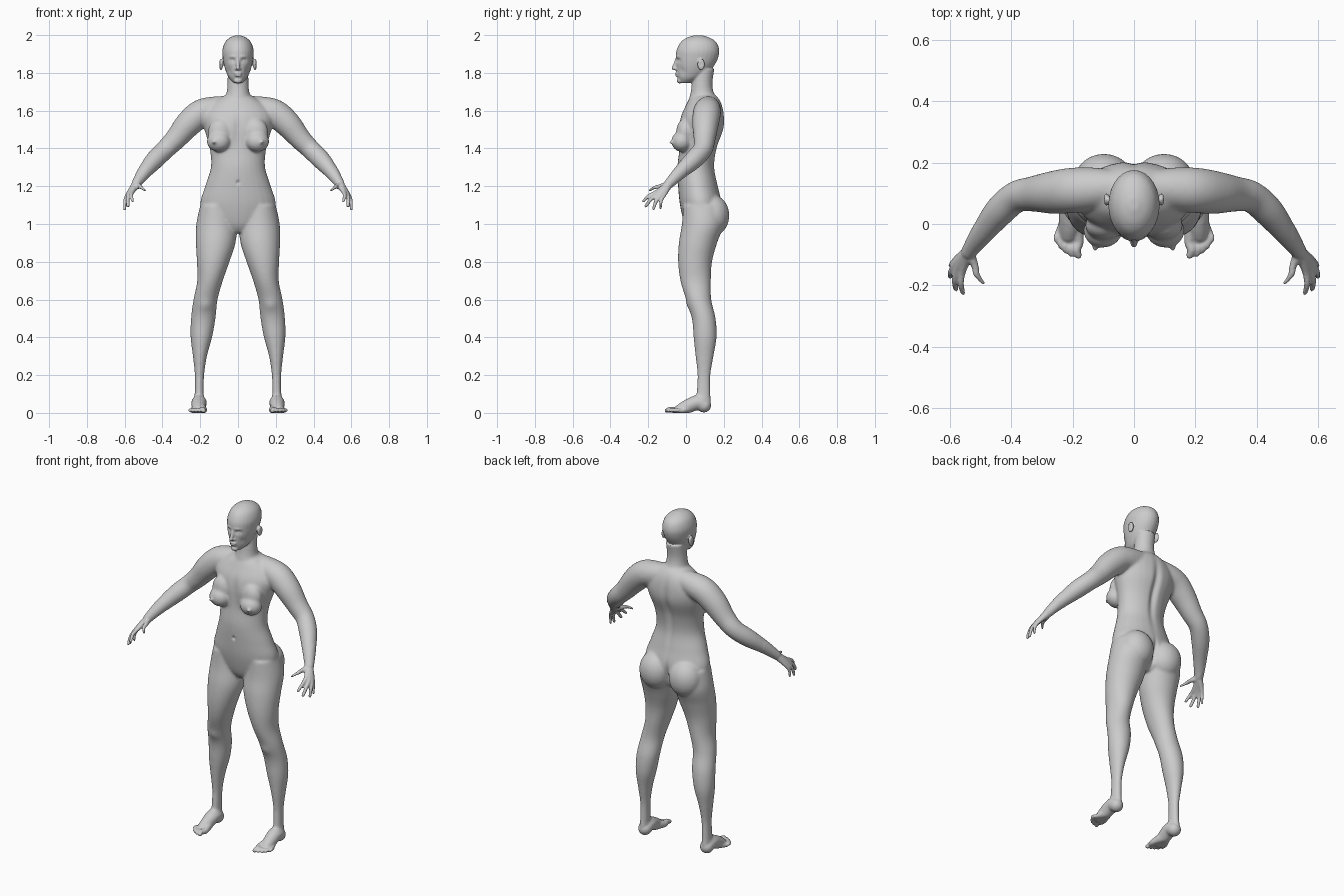
import bpy
import bmesh
import math
from mathutils import Vector, Matrix

cube = bpy.data.objects.get("Cube")
if cube:
    bpy.data.objects.remove(cube, do_unlink=True)

SIDES = 28
bm = bmesh.new()


def spline(rows, steps=6):
    """Catmull-Rom interpolation through rows of numbers."""
    rows = [Vector(r) for r in rows]
    rows = [rows[0]] + rows + [rows[-1]]
    result = []
    for a, b, c, d in zip(rows, rows[1:], rows[2:], rows[3:]):
        for s in range(steps):
            t = s / steps
            result.append(b + (c - a) * (t / 2)
                          + (a * 2 - b * 5 + c * 4 - d) * (t * t / 2)
                          + (b * 3 - a - c * 3 + d) * (t ** 3 / 2))
    return result + [rows[-1]]


def skin(rings):
    """Close a list of point rings into a solid."""
    loops = [[bm.verts.new(p) for p in ring] for ring in rings]
    for low, high in zip(loops, loops[1:]):
        for i in range(SIDES):
            j = (i + 1) % SIDES
            bm.faces.new((low[i], low[j], high[j], high[i]))
    bm.faces.new(loops[0][::-1])
    bm.faces.new(loops[-1])


def unit_circle():
    angles = [math.tau * i / SIDES for i in range(SIDES)]
    return [(math.cos(a), math.sin(a)) for a in angles]


def loft(rows):
    """Stack level ovals; each row is z, x min, x max, y min, y max."""
    rings = []
    for row in spline(rows):
        z, x0, x1, y0, y1 = row
        rings.append([((x0 + x1) / 2 + (x1 - x0) / 2 * c,
                       (y0 + y1) / 2 + (y1 - y0) / 2 * s, z)
                      for c, s in unit_circle()])
    skin(rings)


def centred_loft(rows):
    loft([(z, -w, w, front, back) for z, w, front, back in rows])


def ball(centre, radii):
    matrix = Matrix.Translation(centre) @ Matrix.Diagonal((*radii, 1))
    bmesh.ops.create_icosphere(bm, subdivisions=3, radius=1, matrix=matrix)


def limb(rows):
    """Round tube with rounded ends; each row is x, y, z, radius."""
    path = spline(rows)
    rings = []
    for i, row in enumerate(path):
        ahead = path[min(i + 1, len(path) - 1)].xyz
        turn = (ahead - path[max(i - 1, 0)].xyz).to_track_quat('Z', 'Y')
        rings.append([row.xyz + turn @ Vector((c, s, 0)) * row.w
                      for c, s in unit_circle()])
    skin(rings)
    for end in (path[0], path[-1]):
        ball(end.xyz, [end.w] * 3)


def digits(root, chains, root_size, size):
    """Fan of fingers or toes, each from the root over a knuckle to a tip."""
    for knuckle, tip, scale in chains:
        k, t = Vector(knuckle), Vector(tip)
        bend = (k + t) / 2 + Vector((0.006, -0.006, 0.004))
        limb([(*root, root_size), (*k, size * scale * 1.25),
              (*bend, size * scale), (*t, size * scale * 0.8)])


# Leg
loft([(0.03, .18, .235, .05, .132), (0.1, .181, .23, .055, .13), (0.2, .179, .229, .06, .13),
      (0.3, .164, .239, .05, .146), (0.4, .137, .251, .04, .162), (0.5, .119, .249, .031, .157),
      (0.6, .108, .236, 0, .134), (0.7, .08, .216, -.03, .132), (0.8, .045, .218, -.042, .138),
      (0.9, .013, .223, -.038, .165), (1.0, .006, .221, -.022, .2), (1.1, .03, .2, -.015, .19)])

# Foot and toes
limb([(.206, .095, .04, .038), (.206, .06, .055, .04), (.209, .0, .03, .036), (.212, -.03, .014, .032)])
digits((.207, .03, .035), [
    ((.182, -.05, .016), (.182, -.102, .012), 1.3),
    ((.203, -.05, .015), (.204, -.1, .011), .9),
    ((.219, -.045, .014), (.222, -.09, .01), .85),
    ((.232, -.035, .013), (.238, -.076, .01), .85),
    ((.242, -.02, .012), (.252, -.056, .01), .85)], .03, .0115)

# Arm from collar to wrist
limb([(.05, .12, 1.625, .055), (.13, .115, 1.605, .07), (.2, .11, 1.583, .074), (.265, .103, 1.527, .07),
      (.33, .098, 1.45, .058), (.385, .088, 1.395, .052), (.44, .04, 1.34, .05),
      (.495, -.03, 1.275, .038), (.538, -.09, 1.213, .026)])

# Palm, fingers and thumb
digits((.543, -.095, 1.205), [
    ((.58, -.115, 1.155), (.598, -.135, 1.085), .85),
    ((.583, -.132, 1.155), (.6, -.172, 1.08), .95),
    ((.575, -.146, 1.16), (.582, -.212, 1.095), 1),
    ((.56, -.153, 1.17), (.558, -.225, 1.122), .95),
    ((.52, -.13, 1.2), (.492, -.192, 1.178), 1.05)], .022, .0105)

# Buttock, breast and ear
ball((.098, .14, 1.045), (.098, .09, .11))
ball((.102, -.022, 1.437), (.064, .056, .056))
ball((.128, -.078, 1.432), (.01, .014, .01))
ball((.095, -.005, 1.485), (.065, .047, .075))
ball((.09, .08, 1.845), (.011, .02, .031))

# Mirror the paired parts
bmesh.ops.mirror(bm, geom=bm.verts[:] + bm.edges[:] + bm.faces[:], axis='X', merge_dist=-1)

# Torso: height, half width, front, back
centred_loft([(.955, .06, .02, .13), (1.0, .15, -.008, .17), (1.1, .2, -.032, .19), (1.2, .174, -.042, .17),
              (1.3, .144, -.046, .152), (1.4, .15, -.036, .165), (1.5, .178, -.04, .2),
              (1.57, .19, -.028, .203), (1.63, .15, .0, .192), (1.67, .09, .022, .17), (1.69, .05, .05, .14)])

# Neck
centred_loft([(1.58, .08, .03, .18), (1.66, .07, .018, .165), (1.7, .06, .025, .146),
              (1.75, .055, .032, .14), (1.82, .055, .04, .15)])

# Head
centred_loft([(1.746, .022, -.03, .02), (1.77, .046, -.043, .08), (1.8, .061, -.049, .12), (1.84, .074, -.052, .15),
              (1.88, .081, -.054, .17), (1.92, .083, -.05, .176), (1.96, .07, -.03, .162),
              (1.985, .046, .002, .128), (1.999, .014, .045, .085)])

# Nose, lips and chin
limb([(0, -.048, 1.875, .008), (0, -.057, 1.848, .009), (0, -.066, 1.826, .011)])
ball((0, -.052, 1.821), (.018, .012, .008))
ball((0, -.049, 1.797), (.022, .011, .006))
ball((0, -.048, 1.786), (.019, .01, .006))
ball((0, -.033, 1.758), (.022, .016, .014))

# Flatten the soles
for v in bm.verts:
    v.co.z = max(v.co.z, 0)
bmesh.ops.recalc_face_normals(bm, faces=bm.faces)

mesh = bpy.data.meshes.new("body")
bm.to_mesh(mesh)
bm.free()
body = bpy.data.objects.new("body", mesh)
bpy.context.collection.objects.link(body)
bpy.context.view_layer.objects.active = body
body.select_set(True)

# Fuse the parts into one skin
remesh = body.modifiers.new("fuse", 'REMESH')
remesh.mode = 'VOXEL'
remesh.voxel_size = 0.005
bpy.ops.object.modifier_apply(modifier=remesh.name)

# Soften the joins, keeping face, fingers and toes crisp
soft = body.vertex_groups.new(name="soft")
soft.add([v.index for v in mesh.vertices
          if 0.07 < v.co.z < 1.73 and abs(v.co.x) < 0.52], 1, 'REPLACE')
for name, group, count in (("blend", "soft", 30), ("polish", "", 3)):
    smooth = body.modifiers.new(name, 'SMOOTH')
    smooth.factor = 0.5
    smooth.iterations = count
    smooth.vertex_group = group
    bpy.ops.object.modifier_apply(modifier=name)

# Sculpt strokes on both sides: centre, stretch, push
strokes = [
    ((.032, -.05, 1.865), (.016, .03, .01), (0, .012, 0)),       # eye socket
    ((.032, -.04, 1.863), (.009, .03, .006), (0, -.007, 0)),     # eyeball
    ((.03, -.05, 1.886), (.02, .03, .006), (0, -.004, 0)),       # brow
    ((.0, -.055, 1.7915), (.016, .02, .002), (0, .004, 0)),      # mouth line
    ((.05, -.03, 1.81), (.014, .03, .02), (-.003, .003, 0)),     # cheek
    ((0, -.045, 1.22), (.008, .03, .01), (0, .01, 0)),           # navel
    ((0, .19, 1.42), (.02, .06, .16), (0, -.018, 0)),            # spine
    ((0, .2, 1.03), (.012, .08, .07), (0, -.02, 0)),             # cleft
    ((0, -.04, 1.5), (.02, .04, .08), (0, .008, 0)),             # breastbone
    ((.098, .08, 1.845), (.005, .01, .014), (-.006, 0, 0)),      # ear hollow
    ((.172, .02, .57), (.03, .03, .03), (0, -.006, 0)),          # kneecap
]
for v in mesh.vertices:
    side = 1 if v.co.x >= 0 else -1
    point = Vector((abs(v.co.x), v.co.y, v.co.z))
    for centre, stretch, push in strokes:
        reach = sum(((p - c) / s) ** 2 for p, c, s in zip(point, centre, stretch))
        if reach < 8:
            weight = math.exp(-reach)
            v.co += Vector((push[0] * side, push[1], push[2])) * weight

# Plain grey skin
grey = bpy.data.materials.new("plain_grey")
grey.use_nodes = True
colour = (0.6, 0.6, 0.6, 1)
grey.diffuse_color = colour
grey.node_tree.nodes["Principled BSDF"].inputs["Base Color"].default_value = colour
mesh.materials.clear()
mesh.materials.append(grey)
bpy.ops.object.shade_smooth()
